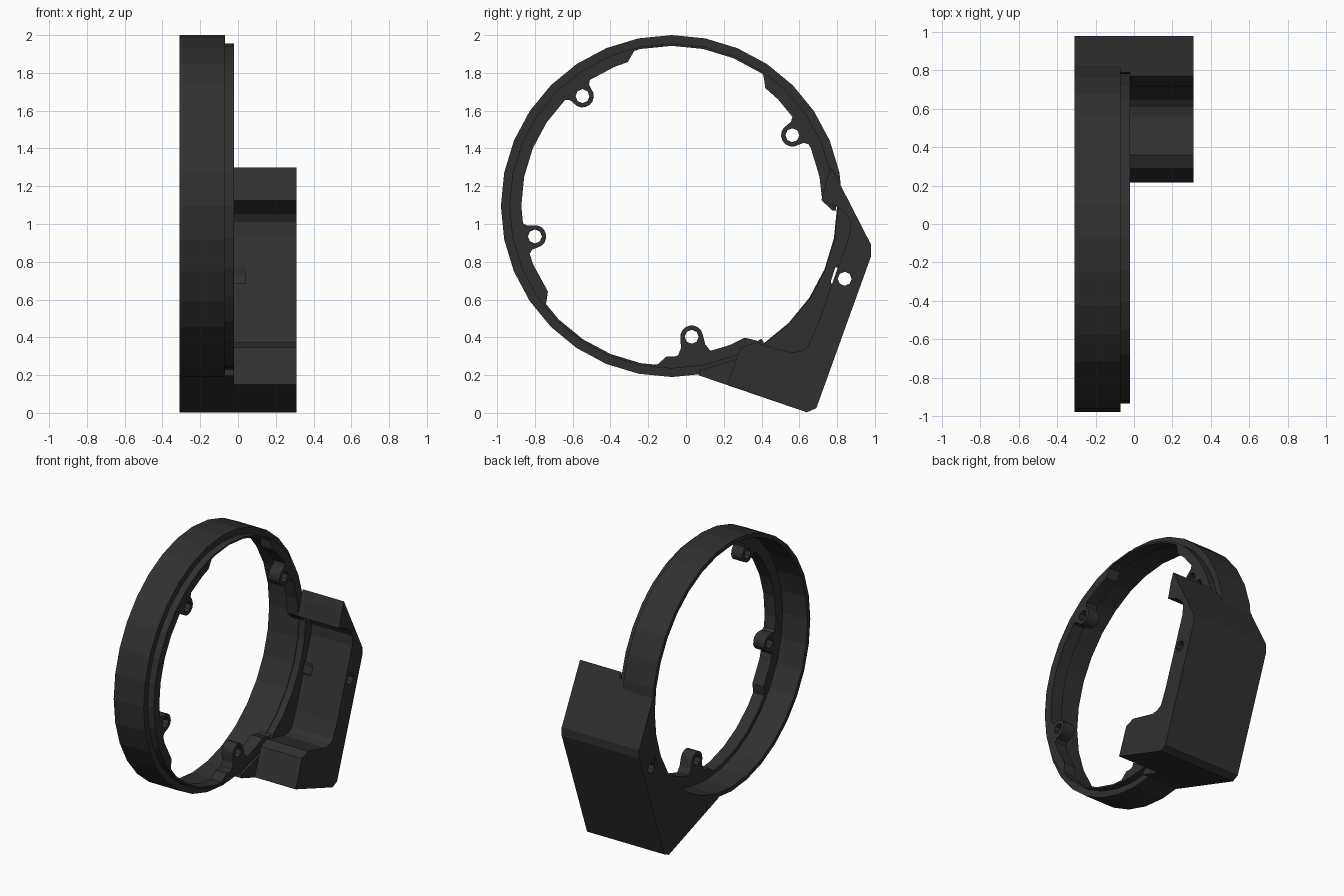
import bpy, bmesh
from math import cos, sin, radians, atan2, hypot, pi

if "Cube" in bpy.data.objects:
    bpy.data.objects.remove(bpy.data.objects["Cube"])

CY, CZ = -0.075, 1.095      # ring centre in the y-z plane
STEP = 11.25                # 32 sided ring

mat = bpy.data.materials.new("dark_plastic")
mat.diffuse_color = (0.03, 0.03, 0.03, 1)
mat.use_nodes = True
mat.node_tree.nodes["Principled BSDF"].inputs["Base Color"].default_value = mat.diffuse_color


def finish(name, bm):
    bmesh.ops.recalc_face_normals(bm, faces=bm.faces)
    me = bpy.data.meshes.new(name)
    bm.to_mesh(me)
    bm.free()
    me.materials.append(mat)
    ob = bpy.data.objects.new(name, me)
    bpy.context.collection.objects.link(ob)
    return ob


def prism(name, pts, x0, x1):
    """Extrude a y-z outline along x."""
    bm = bmesh.new()
    a = [bm.verts.new((x0, y, z)) for y, z in pts]
    b = [bm.verts.new((x1, y, z)) for y, z in pts]
    bm.faces.new(a)
    bm.faces.new(b)
    n = len(pts)
    for i in range(n):
        j = (i + 1) % n
        bm.faces.new((a[i], a[j], b[j], b[i]))
    return finish(name, bm)


def circle(y, z, r, n):
    return [(y + r * cos(2 * pi * i / n), z + r * sin(2 * pi * i / n)) for i in range(n)]


def sweep(name, stations, closed=False):
    """Join (angle, [(x, r), ...]) sections around the ring centre."""
    bm = bmesh.new()
    rows = [[bm.verts.new((x, CY + r * cos(radians(a)), CZ + r * sin(radians(a))))
             for x, r in prof] for a, prof in stations]
    n = len(rows[0])
    for k in range(len(rows) if closed else len(rows) - 1):
        p, q = rows[k], rows[(k + 1) % len(rows)]
        for i in range(n):
            j = (i + 1) % n
            bm.faces.new((p[i], p[j], q[j], q[i]))
    if not closed:
        bm.faces.new(rows[0])
        bm.faces.new(rows[-1])
    return finish(name, bm)


def angles(a0, a1):
    mid = [i * STEP for i in range(-40, 40) if a0 + 1 < i * STEP < a1 - 1]
    return [a0] + mid + [a1]


def cut(ob, cutter):
    """Subtract the cutter for good."""
    m = ob.modifiers.new("cut", "BOOLEAN")
    m.operation, m.solver, m.object = "DIFFERENCE", "EXACT", cutter
    dg = bpy.context.evaluated_depsgraph_get()
    me = bpy.data.meshes.new_from_object(ob.evaluated_get(dg))
    ob.modifiers.clear()
    ob.data = me


def drop(*obs):
    for o in obs:
        bpy.data.objects.remove(o)


# outer ring wall
wall = [(-0.31, 0.905), (-0.07, 0.905), (-0.07, 0.875), (-0.31, 0.875)]
sweep("ring_wall", [(i * STEP, wall) for i in range(32)], closed=True)

# stepped lip, left open along the housing
lip = [(-0.11, 0.89), (-0.07, 0.89), (-0.07, 0.86), (-0.02, 0.86), (-0.02, 0.848), (-0.11, 0.848)]
sweep("ring_lip", [(a, lip) for a in angles(0, 304)])


# inner flange segments with tapered ends
def flange(name, a0, a1):
    def prof(ri):
        return [(-0.11, 0.87), (-0.07, 0.87), (-0.07, 0.859), (-0.02, 0.859), (-0.02, ri), (-0.11, ri)]
    st = [(a0 - 3.5, prof(0.847))] + [(a, prof(0.797)) for a in angles(a0, a1)] + [(a1 + 3.5, prof(0.847))]
    sweep(name, st)


flange("flange_left", 107, 214.6)
flange("flange_bottom", 268, 299)
flange("flange_right", 2, 51.6)

# screw bosses: rounded tip, flared root, through hole
for i, (y, z) in enumerate([(-0.548, 1.677), (-0.80, 0.934), (0.03, 0.403), (0.563, 1.47)]):
    a, d = atan2(z - CZ, y - CY), hypot(y - CY, z - CZ)
    root = 0.80 - d
    loc = [(-0.06 * cos(t * pi / 8), 0.06 * sin(t * pi / 8)) for t in range(-4, 5)]
    loc += [(root * 0.5, 0.065), (root * 0.85, 0.085), (root, 0.12), (root + 0.03, 0.12),
            (root + 0.03, -0.12), (root, -0.12), (root * 0.85, -0.085), (root * 0.5, -0.065)]
    pts = [(y + u * cos(a) - v * sin(a), z + u * sin(a) + v * cos(a)) for u, v in loc]
    boss = prism(f"screw_boss_{i + 1}", pts, -0.11, -0.02)
    c = prism("hole_cutter", circle(y, z, 0.037, 8), -0.5, 0.5)
    cut(boss, c)
    drop(c)

# housing base beside the ring, and the C-shaped housing wall in front of it
outer = [(0.64, 0.003), (0.69, 0.025), (0.98, 0.83), (0.98, 0.89), (0.77, 1.30)]
base = prism("housing_base", [(0.07, 0.198)] + outer + [(0.5, 1.2), (0.07, 0.5)], -0.31, -0.02)
bore = prism("bore_cutter", circle(CY, CZ, 0.88, 32), -0.5, 0.5)
cut(base, bore)
shell = prism("housing_wall", [(0.217, 0.15)] + outer + [
    (0.745, 1.235), (0.717, 1.125), (0.80, 1.09), (0.85, 1.05), (0.87, 1.01), (0.865, 0.94),
    (0.69, 0.45), (0.645, 0.35), (0.61, 0.327), (0.56, 0.32), (0.36, 0.372), (0.29, 0.345)], -0.02, 0.31)

# long screw hole and small cable slot
hole = prism("hole_cutter", circle(0.84, 0.71, 0.037, 8), -0.5, 0.5)
slot = prism("slot_cutter", [(0.768, 0.685), (0.79, 0.685), (0.806, 0.73), (0.806, 0.77), (0.79, 0.77), (0.768, 0.70)],
             -0.5, 0.04)
for part in (base, shell):
    cut(part, hole)
    cut(part, slot)
drop(bore, hole, slot)
